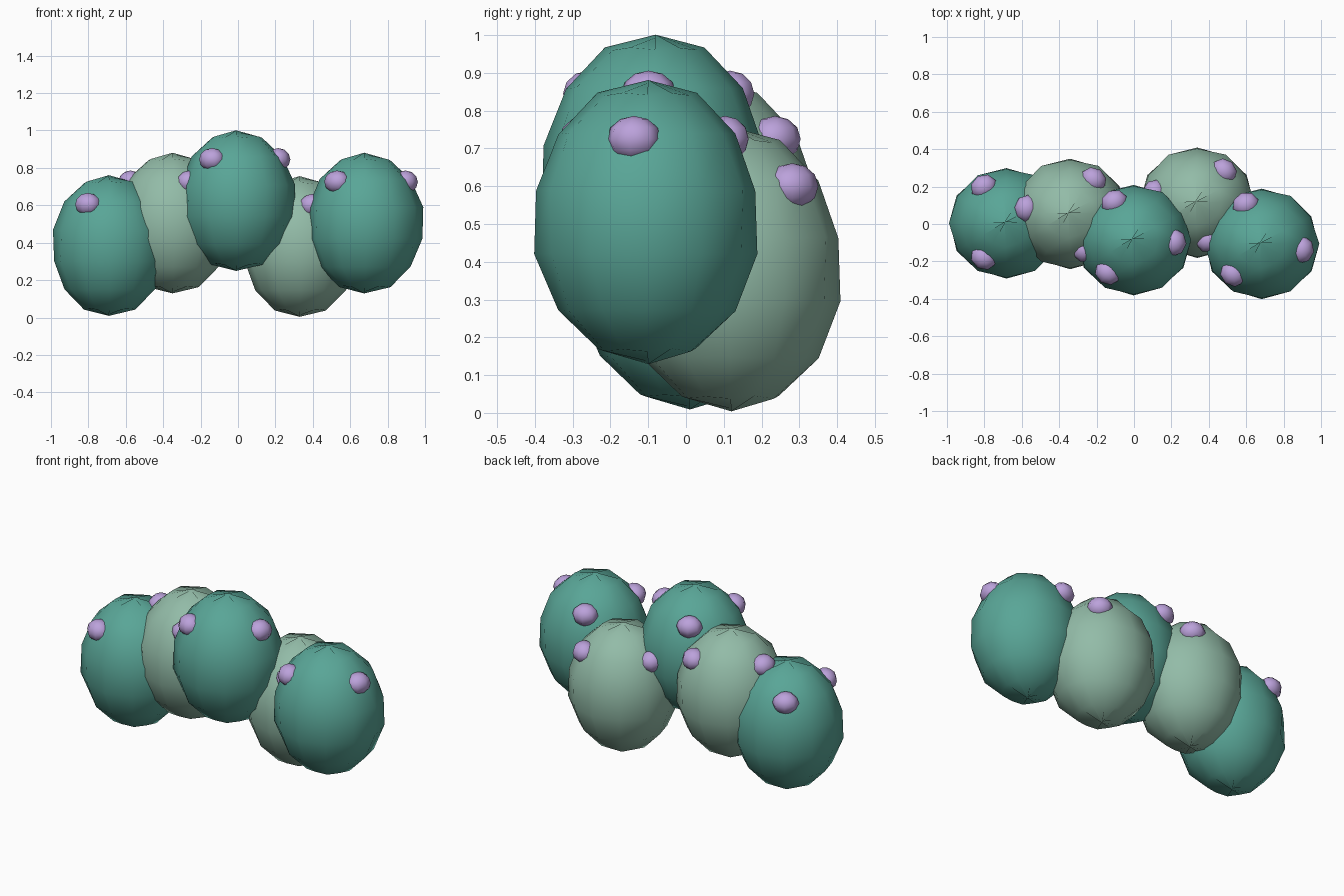
import bpy, bmesh
from math import sin, cos, pi, radians

if "Cube" in bpy.data.objects:
    bpy.data.objects.remove(bpy.data.objects["Cube"])

def material(name, rgb):
    m = bpy.data.materials.new(name)
    m.diffuse_color = (*rgb, 1)
    m.use_nodes = True
    m.node_tree.nodes["Principled BSDF"].inputs["Base Color"].default_value = m.diffuse_color
    return m

DARK = material("dark_green", (0.10, 0.38, 0.31))
LIGHT = material("pale_green", (0.29, 0.50, 0.39))
LILAC = material("lilac", (0.50, 0.36, 0.71))
SEGS, RINGS = 12, 7

def add_mesh(name, bm, mat, loc, scale=(1, 1, 1), turn=0):
    me = bpy.data.meshes.new(name)
    bmesh.ops.recalc_face_normals(bm, faces=bm.faces)
    for f in bm.faces:
        f.smooth = True
    bm.to_mesh(me)
    bm.free()
    me.materials.append(mat)
    ob = bpy.data.objects.new(name, me)
    ob.location, ob.scale = loc, scale
    ob.rotation_euler[2] = turn
    bpy.context.collection.objects.link(ob)

def lobe(name, loc, mat):
    # egg-shaped body, slightly uneven, with little ridged tips at both poles
    bm = bmesh.new()
    rows = []
    for i in range(RINGS + 1):
        lat = pi * i / RINGS - pi / 2
        row = []
        for j in range(SEGS):
            a = 2 * pi * j / SEGS
            pole = i in (0, RINGS)
            k = 1 - 0.02 * (j % 3) if pole else 1 + 0.012 * sin(3 * j + 2 * i)
            r = 0 if pole else cos(lat) * k
            row.append(bm.verts.new((0.312 * r * cos(a) + 0.008 * cos(lat),
                                     0.3 * r * sin(a) - 0.006 * cos(lat),
                                     0.376 * sin(lat) * k)))
        rows.append(row)
    for i in range(RINGS):
        for j in range(SEGS):
            n = (j + 1) % SEGS
            bm.faces.new((rows[i][j], rows[i][n], rows[i + 1][n], rows[i + 1][j]))
    add_mesh(name, bm, mat, loc)

def bump(name, loc, turn):
    # small rounded knob
    bm = bmesh.new()
    bmesh.ops.create_uvsphere(bm, u_segments=8, v_segments=6, radius=1)
    add_mesh(name, bm, LILAC, loc, (0.066, 0.073, 0.061), turn)

# centre, material and direction of the first bump for each lobe
LOBES = [
    ((-0.69, 0.01, 0.385), DARK, 0),
    ((-0.35, 0.06, 0.505), LIGHT, 54),
    ((-0.01, -0.08, 0.625), DARK, -5),
    ((0.33, 0.12, 0.38), LIGHT, 48),
    ((0.675, -0.10, 0.505), DARK, -10),
]
for n, (c, mat, start) in enumerate(LOBES, 1):
    lobe(f"lobe_{n}", c, mat)
    for b in range(3):
        a = radians(start + 120 * b)
        bump(f"bump_{n}_{b + 1}", (c[0] + 0.225 * cos(a), c[1] + 0.217 * sin(a), c[2] + 0.22), a)
